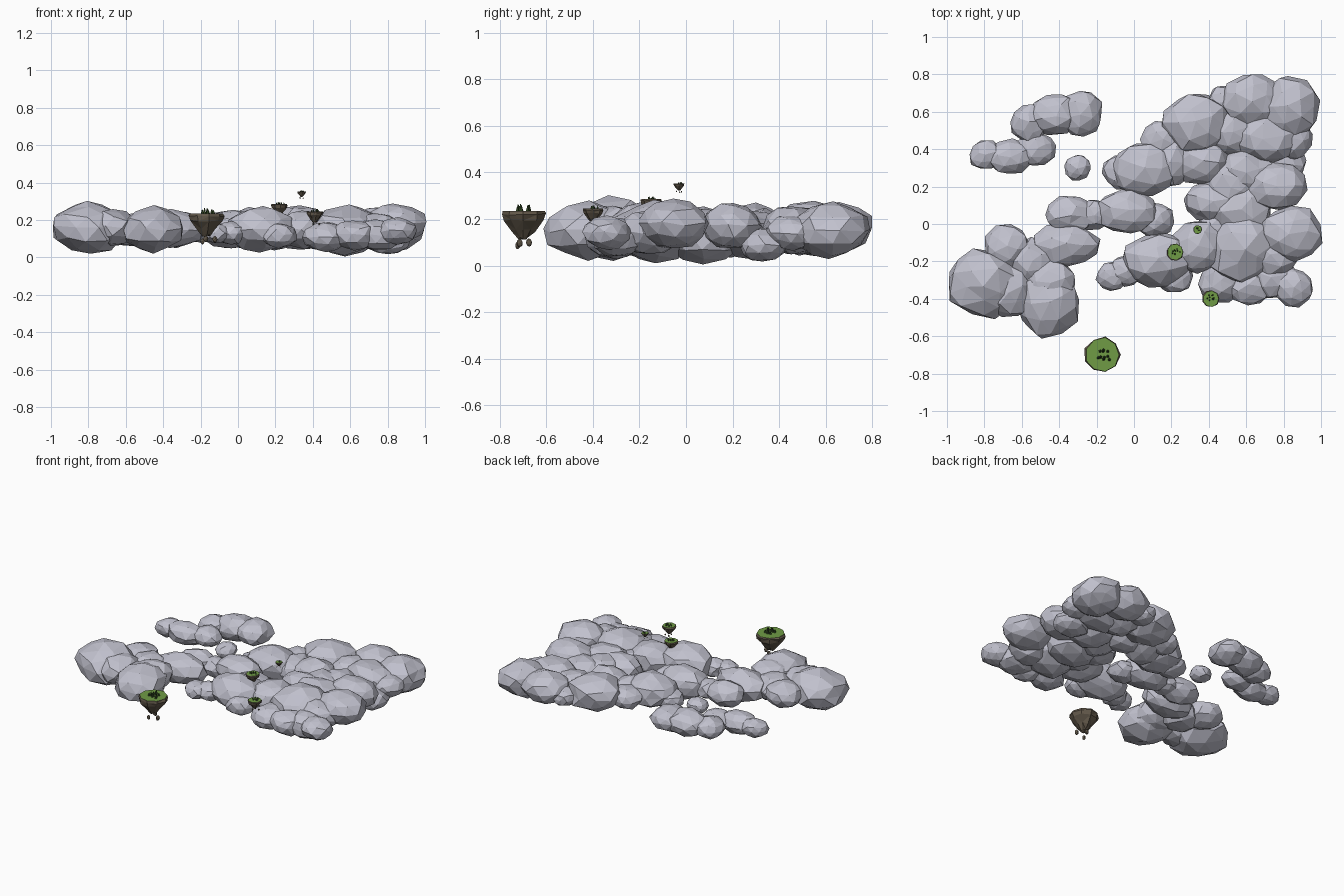
import bpy, bmesh, math, random
from mathutils import Vector

if "Cube" in bpy.data.objects:
    bpy.data.objects.remove(bpy.data.objects["Cube"], do_unlink=True)


def material(name, rgb):
    mat = bpy.data.materials.new(name)
    mat.use_nodes = True
    mat.diffuse_color = (*rgb, 1)
    mat.node_tree.nodes["Principled BSDF"].inputs["Base Color"].default_value = (*rgb, 1)
    return mat


CLOUD = material("cloud grey", (0.53, 0.53, 0.61))
GRASS = material("grass green", (0.16, 0.33, 0.06))
ROCK = material("rock brown", (0.125, 0.10, 0.07))
TUFT = material("tuft dark green", (0.035, 0.07, 0.018))


def finish(name, bm, *mats):
    mesh = bpy.data.meshes.new(name)
    bm.to_mesh(mesh)
    bm.free()
    for mat in mats:
        mesh.materials.append(mat)
    obj = bpy.data.objects.new(name, mesh)
    bpy.context.collection.objects.link(obj)
    return obj


def add_lump(bm, centre, radii, rng, rough=0.08):
    """Faceted, slightly uneven ellipsoid."""
    verts = bmesh.ops.create_icosphere(bm, subdivisions=2, radius=1.0)["verts"]
    turn = rng.uniform(0, math.tau)
    c, s = math.cos(turn), math.sin(turn)
    for v in verts:
        x, y, z = v.co
        d = Vector((x * c - y * s, x * s + y * c, z))
        d += Vector([rng.uniform(-rough, rough) for _ in range(3)])
        d *= 1.03
        v.co = Vector(centre) + Vector([a * b for a, b in zip(d, radii)])


def cloud(name, lumps, seed, flat=0.69):
    """Lumps are x, y, z, half width, half depth, in hundredths."""
    rng = random.Random(seed)
    bm = bmesh.new()
    for lump in lumps:
        x, y, z, rx, ry = [n / 100 for n in lump]
        rz = flat * (rx + ry) / 2
        add_lump(bm, (x, y, max(z, rz)), (rx, ry, rz), rng)
    for v in bm.verts:
        v.co.z = max(v.co.z, 0.0)
    return finish(name, bm, CLOUD)


# Cloud banks
cloud("front_left_cloud", [
    (-80, -32, 16, 20, 18), (-67, -36, 16, 13, 14), (-46, -43, 15, 16, 18),
    (-45, -32, 16, 14, 13), (-68, -12, 16, 12, 12), (-55, -20, 15, 14, 12),
    (-37, -11, 15, 18, 11)], 1)
cloud("bridge_cloud", [
    (-34, 5, 14, 14, 10), (-21, 5, 14, 10, 8), (-4, 7, 15, 17, 12),
    (11, 2, 13, 10, 9)], 2)
cloud("middle_cloud", [
    (6, 29, 15, 17, 15), (-7, 28, 12, 10, 9), (15, 45, 14, 11, 10),
    (20, 34, 13, 12, 14), (37, 33, 15, 14, 12), (33, 54, 16, 18, 16)], 3)
cloud("back_left_cloud", [
    (63, 66, 16, 16, 14), (83, 62, 15, 16, 17), (48, 65, 13, 9, 9),
    (54, 49, 14, 14, 13), (70, 46, 15, 18, 13), (85, 46, 14, 10, 11),
    (80, 33, 9, 12, 10)], 4)
cloud("side_cloud", [
    (76, 20, 17, 17, 12), (60, 28, 13, 16, 13), (42, 12, 14, 16, 11),
    (57, 7, 13, 17, 17), (51, 20, 14, 14, 14), (84, -5, 18, 16, 15),
    (74, -16, 14, 14, 13), (58, -13, 15, 19, 18)], 5)
cloud("front_cloud", [
    (35, -12, 15, 15, 14), (13, -19, 15, 19, 14), (-12, -28, 13, 8, 8),
    (-4, -25, 13, 9, 8), (22, -28, 12, 10, 9), (47, -31, 11, 12, 11),
    (62, -33, 12, 12, 10), (74, -29, 12, 13, 11), (85, -34, 14, 11, 10),
    (45, -3, 13, 12, 10)], 6)

# Small clouds drifting apart from the banks
cloud("drifting_cloud", [
    (-28, 59, 16, 11, 12), (-42, 58, 16, 14, 11), (-56, 54, 15, 10, 10),
    (-52, 40, 14, 10, 9), (-66, 36, 14, 13, 9), (-79, 37, 14, 9, 8)], 7)
cloud("cloud_puff", [(-30, 30, 14, 7, 7)], 8)


def island(name, x, y, top, radius, seed):
    """Grass-topped rock cone with tufts above and loose stones below."""
    rng = random.Random(seed)
    sides = 9
    bm = bmesh.new()
    # Profile: grass edge, rim, shoulder, waist, foot
    profile = [(0.93, 0), (1.0, -0.12), (0.9, -0.42), (0.52, -0.88), (0.22, -1.22)]
    rings = []
    for r, z in profile:
        ring = []
        for i in range(sides):
            a = math.tau * i / sides
            k = radius * r * rng.uniform(0.94, 1.05)
            dz = rng.uniform(-0.06, 0.06) if z else 0
            ring.append(bm.verts.new((x + k * math.cos(a), y + k * math.sin(a),
                                      top + radius * (z + dz))))
        rings.append(ring)
    bm.faces.new(rings[0]).material_index = 1
    for upper, lower in zip(rings, rings[1:]):
        for i in range(sides):
            j = (i + 1) % sides
            bm.faces.new((upper[i], lower[i], lower[j], upper[j]))
    bm.faces.new(rings[-1][::-1])
    bmesh.ops.triangulate(bm, faces=[f for f in bm.faces if f.material_index == 0])
    finish(name, bm, ROCK, GRASS)

    # Spiky tufts near the middle of the grass
    bm = bmesh.new()
    for _ in range(10):
        a, d = rng.uniform(0, math.tau), radius * rng.uniform(0.1, 0.55)
        h = radius * rng.uniform(0.15, 0.3)
        cone = bmesh.ops.create_cone(bm, cap_ends=True, segments=5, depth=h,
                                     radius1=radius * 0.09, radius2=radius * 0.02)
        bmesh.ops.translate(bm, verts=cone["verts"], vec=(
            x + d * math.cos(a), y + d * math.sin(a), top + h / 2))
    finish(name + "_tufts", bm, TUFT)

    # Loose stones hanging underneath
    bm = bmesh.new()
    for i in range(3):
        a = math.tau * i / 3 + rng.uniform(-0.5, 0.5)
        d, r = radius * rng.uniform(0.25, 0.6), radius * rng.uniform(0.08, 0.13)
        centre = (x + d * math.cos(a), y + d * math.sin(a),
                  top - radius * rng.uniform(1.4, 1.55))
        add_lump(bm, centre, (r, r, r * 1.4), rng)
    finish(name + "_stones", bm, ROCK)


# Floating islands
island("large_island", -0.17, -0.70, 0.235, 0.097, 11)
island("right_island", 0.41, -0.40, 0.245, 0.046, 12)
island("middle_island", 0.22, -0.15, 0.285, 0.046, 13)
island("small_island", 0.34, -0.03, 0.353, 0.024, 14)
